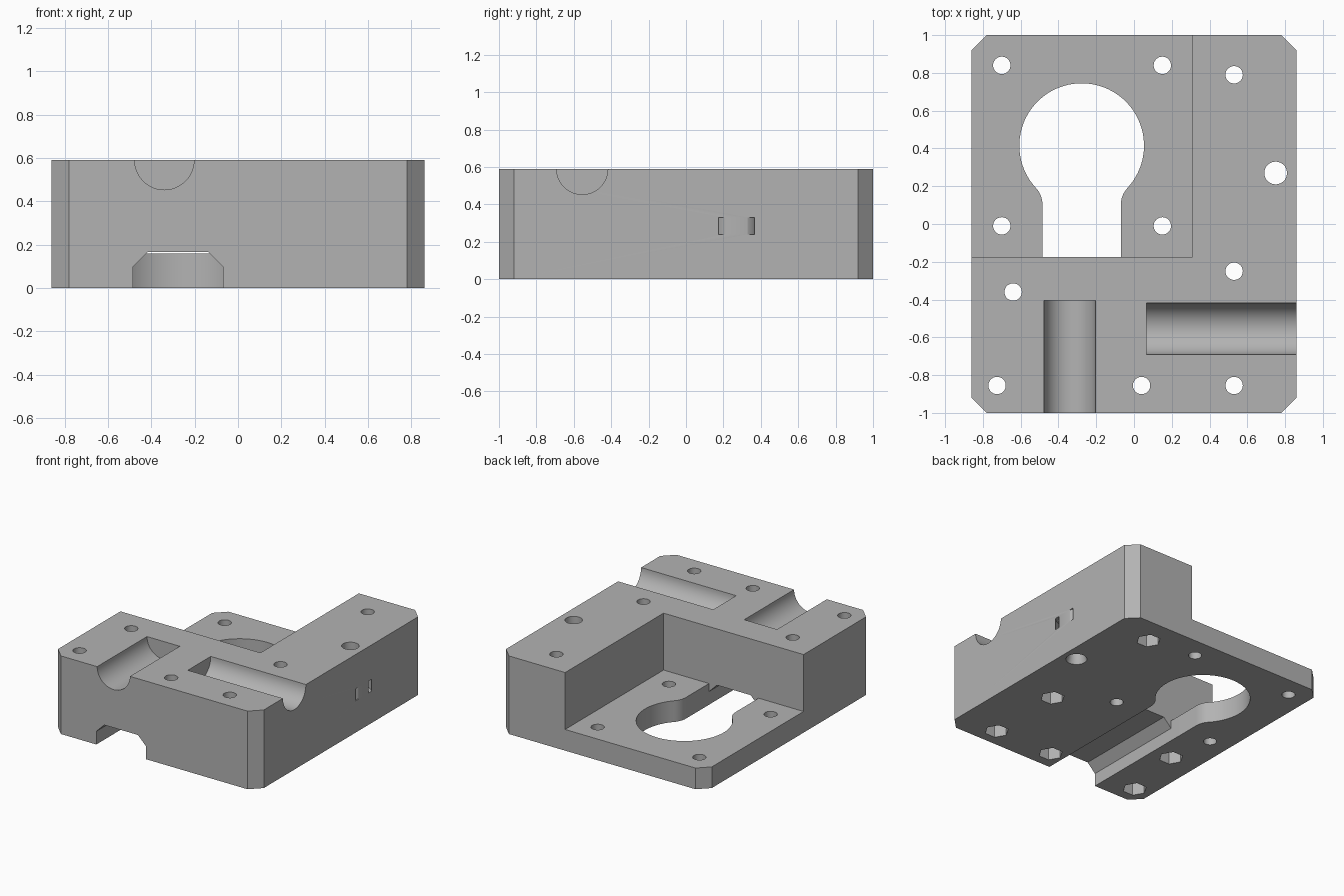
import bpy
import bmesh
from math import cos, sin, pi, atan2, sqrt
from mathutils import Vector, Matrix

if "Cube" in bpy.data.objects:
    bpy.data.objects.remove(bpy.data.objects["Cube"], do_unlink=True)

W, L, H = 0.86, 1.0, 0.59       # half width, half length, height
FLOOR = 0.16                    # thickness of the plate under the pocket
POCKET_X, POCKET_Y = 0.31, -0.175

grey = bpy.data.materials.new("plain_grey")
grey.use_nodes = True
grey.diffuse_color = (0.45, 0.45, 0.45, 1)
grey.node_tree.nodes["Principled BSDF"].inputs["Base Color"].default_value = grey.diffuse_color


def finish(name, bm):
    bmesh.ops.recalc_face_normals(bm, faces=bm.faces)
    mesh = bpy.data.meshes.new(name)
    bm.to_mesh(mesh)
    bm.free()
    mesh.materials.append(grey)
    obj = bpy.data.objects.new(name, mesh)
    bpy.context.collection.objects.link(obj)
    return obj


def prism(name, outline, lo, hi, axis="Z"):
    """Extrude a 2D outline along an axis."""
    place = {"Z": lambda u, v, w: (u, v, w),
             "Y": lambda u, v, w: (u, w, v),
             "X": lambda u, v, w: (w, u, v)}[axis]
    bm = bmesh.new()
    face = bm.faces.new([bm.verts.new(place(u, v, lo)) for u, v in outline])
    new = bmesh.ops.extrude_face_region(bm, geom=[face])["geom"]
    shift = Vector(place(0, 0, hi - lo))
    bmesh.ops.translate(bm, vec=shift, verts=[g for g in new if isinstance(g, bmesh.types.BMVert)])
    return finish(name, bm)


def lathe(name, profile, x, y, closed=False, steps=48):
    """Spin a radius/height profile about a vertical axis."""
    bm = bmesh.new()
    verts = [bm.verts.new((r, 0, z)) for r, z in profile]
    pairs = list(zip(verts, verts[1:]))
    if closed:
        pairs.append((verts[-1], verts[0]))
    edges = [bm.edges.new(p) for p in pairs]
    bmesh.ops.spin(bm, geom=verts + edges, cent=(0, 0, 0), axis=(0, 0, 1),
                   angle=2 * pi, steps=steps, use_duplicate=False)
    bmesh.ops.remove_doubles(bm, verts=bm.verts, dist=1e-5)
    bmesh.ops.transform(bm, matrix=Matrix.Translation((x, y, 0)), verts=bm.verts)
    return finish(name, bm)


def arc(cx, cy, r, a0, a1, n):
    return [(cx + r * cos(a0 + (a1 - a0) * i / n), cy + r * sin(a0 + (a1 - a0) * i / n))
            for i in range(n + 1)]


def circle(cx, cy, r, n=32):
    return arc(cx, cy, r, 0, 2 * pi, n)[:-1]


def rect(x0, x1, y0, y1):
    return [(x0, y0), (x1, y0), (x1, y1), (x0, y1)]


# Block with chamfered vertical corners
c = 0.08
block = prism("mount_block", [(-W + c, -L), (W - c, -L), (W, -L + c), (W, L - c),
                              (W - c, L), (-W + c, L), (-W, L - c), (-W, -L + c)], 0, H)
cutters = []

# Open corner pocket
cutters.append(prism("pocket_cutter", rect(-1.2, POCKET_X, POCKET_Y, 1.2), FLOOR, 1))

# Keyhole: round opening blended into a straight neck
kx, ky, kr, half, fillet = -0.277, 0.415, 0.33, 0.207, 0.136
drop = sqrt((kr + fillet) ** 2 - (half + fillet) ** 2)
tilt = atan2(drop, half + fillet)
right = arc(half + fillet, -drop, fillet, pi, pi - tilt, 8)
ring = arc(0, 0, kr, -tilt, pi + tilt, 64)
left = [(-x, y) for x, y in reversed(right)]
neck = POCKET_Y - ky
keyhole = [(half, neck)] + right + ring[1:-1] + left + [(-half, neck)]
cutters.append(prism("keyhole_cutter", [(kx + x, ky + y) for x, y in keyhole], -0.1, 0.3))

# Chamfered channel under the front
x0, x1, top, ch = kx - half, kx + half, 0.165, 0.066
cutters.append(prism("channel_cutter", [(x0, -0.1), (x1, -0.1), (x1, top - ch), (x1 - ch, top),
                                        (x0 + ch, top), (x0, top - ch)],
                     -1.1, POCKET_Y + 0.002, "Y"))

# Half-round grooves in the top
cutters.append(prism("front_groove_cutter", circle(-0.34, H, 0.137, 48), -1.1, -0.405, "Y"))
cutters.append(prism("side_groove_cutter", circle(-0.555, H, 0.137, 48), 0.065, 1, "X"))

# Plain screw holes through the thin plate
for x in (-0.70, 0.15):
    for y in (0.84, -0.01):
        cutters.append(prism("plate_hole_cutter", circle(x, y, 0.046), -0.1, 0.8))

# Bolt holes with hexagonal nut recesses underneath
for x, y in [(0.53, 0.79), (0.53, -0.25), (0.53, -0.855),
             (-0.64, -0.36), (-0.725, -0.855), (0.04, -0.855)]:
    cutters.append(prism("bolt_hole_cutter", circle(x, y, 0.046), -0.1, 0.8))
    cutters.append(prism("nut_recess_cutter", circle(x, y, 0.085, 6), -0.1, 0.12))

# Rod hole, flared at the bottom, with a ring tunnel opening on the side
rx, ry = 0.75, 0.27
cutters.append(lathe("rod_hole_cutter", [(0, -0.02), (0.08, -0.02), (0.06, 0.04),
                                         (0.06, 0.8), (0, 0.8)], rx, ry))
cutters.append(lathe("tie_tunnel_cutter", [(0.124, 0.24), (0.146, 0.24),
                                           (0.146, 0.33), (0.124, 0.33)], rx, ry, closed=True))

# Cut everything, then bake the result and drop the cutters
for cutter in cutters:
    cutter.hide_render = True
    mod = block.modifiers.new(cutter.name, "BOOLEAN")
    mod.operation, mod.solver, mod.object = "DIFFERENCE", "EXACT", cutter
deps = bpy.context.evaluated_depsgraph_get()
baked = bpy.data.meshes.new_from_object(block.evaluated_get(deps))
block.modifiers.clear()
block.data = baked
for cutter in cutters:
    bpy.data.objects.remove(cutter, do_unlink=True)

# Smooth curved walls, keep edges crisp
bpy.ops.object.select_all(action="DESELECT")
block.select_set(True)
bpy.context.view_layer.objects.active = block
bpy.ops.object.shade_smooth_by_angle(angle=pi / 6)
